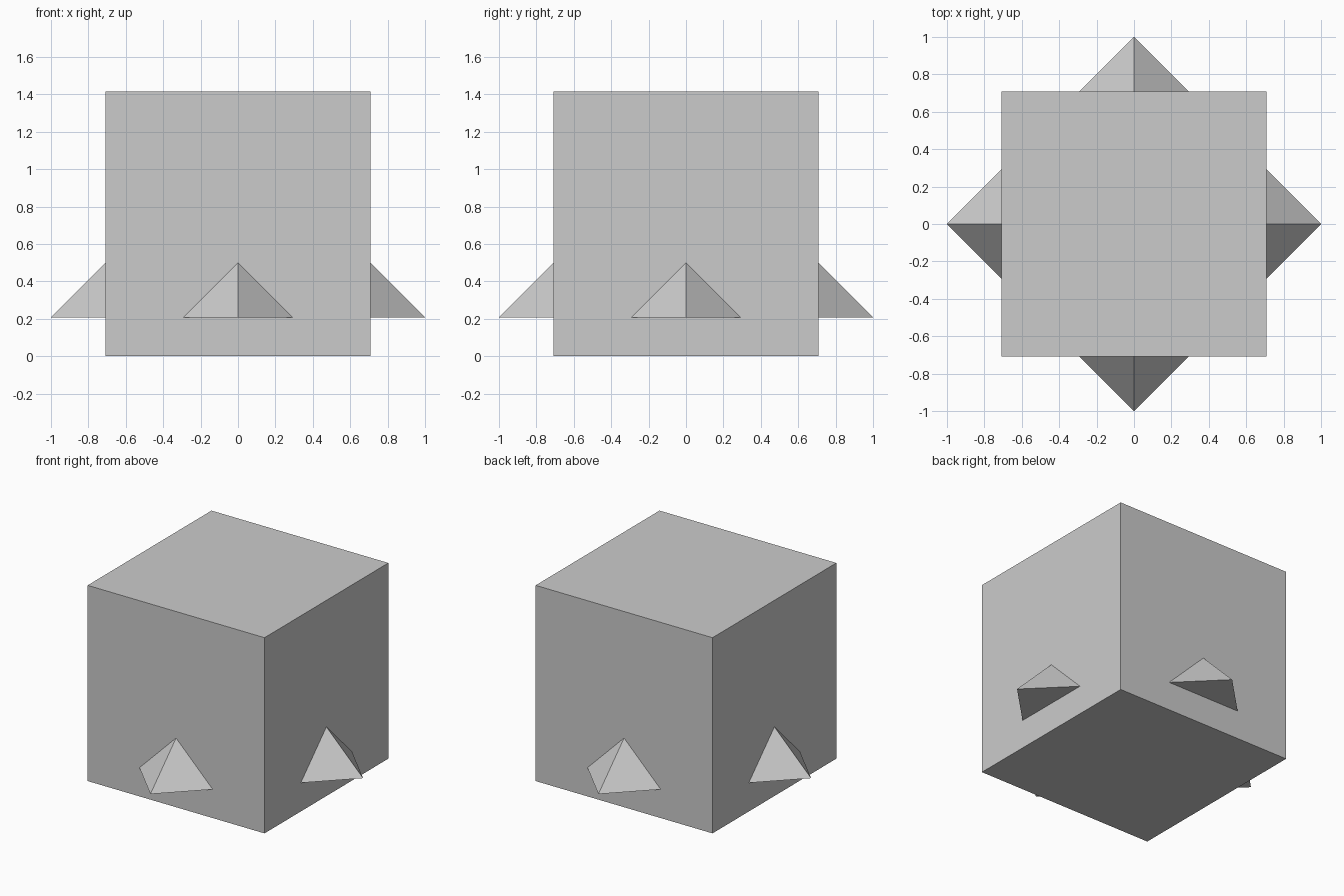
import bpy
import math

if "Cube" in bpy.data.objects:
    bpy.data.objects.remove(bpy.data.objects["Cube"])

SIDE = math.sqrt(2)   # cube edge
MID = SIDE / 2        # shared centre height

# Main cube
bpy.ops.mesh.primitive_cube_add(size=SIDE, location=(0, 0, MID))
bpy.context.object.name = "cube_body"

# Four-sided pyramid, turned so its corners poke through the cube's faces
bpy.ops.mesh.primitive_cone_add(vertices=4, radius1=1, radius2=0, depth=1,
                                location=(0, 0, MID))
bpy.context.object.name = "corner_spikes_pyramid"
